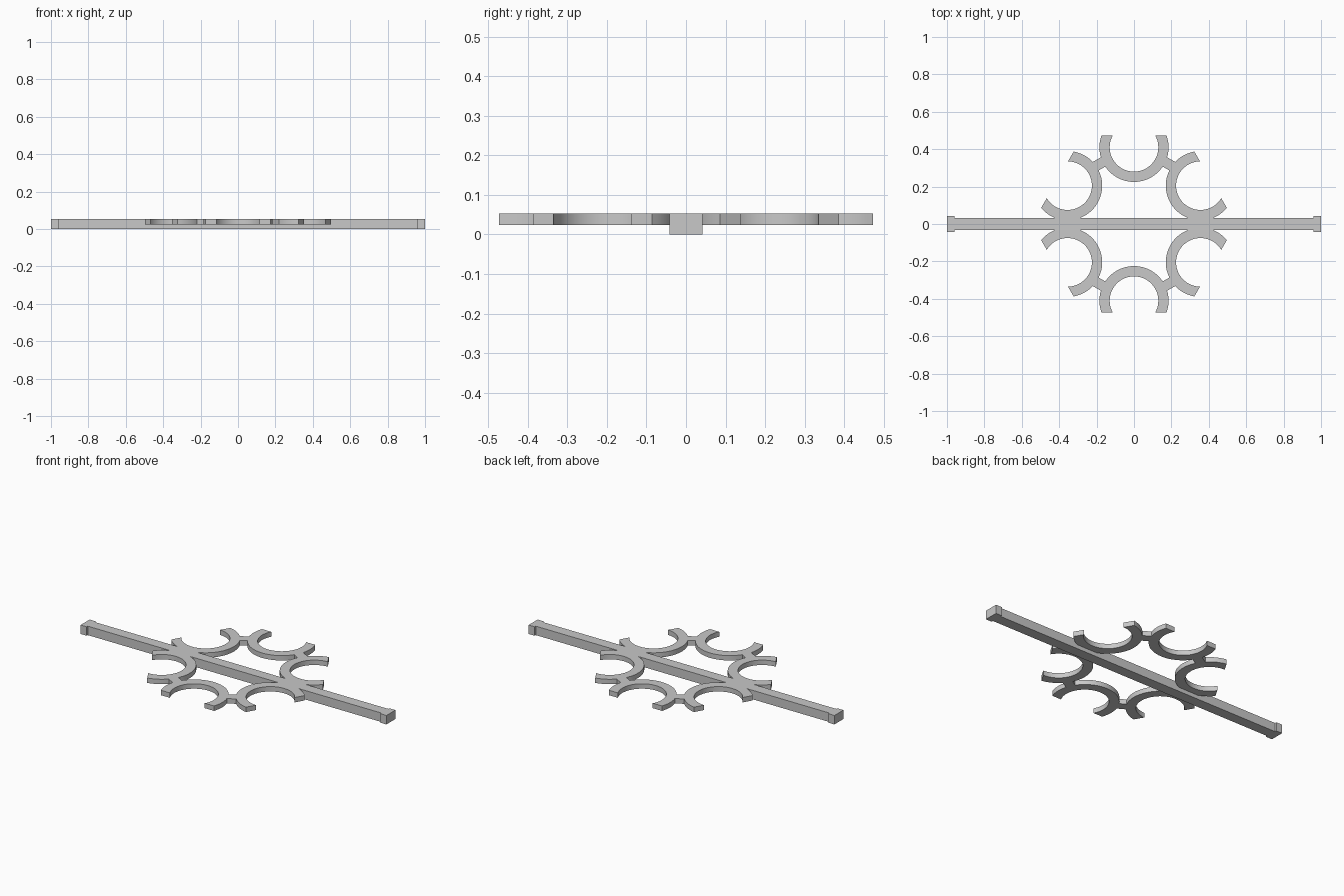
import bpy
import bmesh
from math import sin, cos, asin, pi, radians
from mathutils import Matrix

cube = bpy.data.objects.get("Cube")
if cube:
    bpy.data.objects.remove(cube, do_unlink=True)

TOP, RING_BASE = 0.053, 0.024
PITCH, OUTER, INNER = 0.41, 0.185, 0.13
CUT = 0.063          # flat cut beyond each ring centre
STEPS = 40

grey = bpy.data.materials.new("plain grey")
grey.use_nodes = True
colour = (0.58, 0.58, 0.58, 1)
grey.diffuse_color = colour
grey.node_tree.nodes["Principled BSDF"].inputs["Base Color"].default_value = colour


def add_object(name, bm, smooth=False):
    bmesh.ops.recalc_face_normals(bm, faces=bm.faces)
    mesh = bpy.data.meshes.new(name)
    bm.to_mesh(mesh)
    bm.free()
    mesh.materials.append(grey)
    obj = bpy.data.objects.new(name, mesh)
    bpy.context.collection.objects.link(obj)
    if smooth:
        bpy.ops.object.select_all(action="DESELECT")
        obj.select_set(True)
        bpy.context.view_layer.objects.active = obj
        bpy.ops.object.shade_smooth_by_angle(angle=radians(30))
    return obj


def add_box(name, size, centre, turn=0):
    bm = bmesh.new()
    place = (Matrix.Rotation(turn, 4, "Z") @ Matrix.Translation(centre)
             @ Matrix.Diagonal((*size, 1)))
    bmesh.ops.create_cube(bm, size=1, matrix=place)
    return add_object(name, bm)


def arc(radius, z):
    """Arc open towards +x, ending on the flat cut."""
    start = pi / 2 - asin(CUT / radius)
    return [(PITCH + radius * cos(a), radius * sin(a), z)
            for a in (start + (2 * pi - 2 * start) * i / STEPS
                      for i in range(STEPS + 1))]


def add_open_ring(name, turn):
    bm = bmesh.new()
    # Rectangular section swept along the arc
    rails = [[bm.verts.new(p) for p in arc(r, z)]
             for r, z in ((INNER, RING_BASE), (OUTER, RING_BASE),
                          (OUTER, TOP), (INNER, TOP))]
    for k in range(4):
        a, b = rails[k], rails[(k + 1) % 4]
        for i in range(STEPS):
            bm.faces.new((a[i], a[i + 1], b[i + 1], b[i]))
    for end in (0, STEPS):
        bm.faces.new([rail[end] for rail in rails])
    bm.transform(Matrix.Rotation(turn, 4, "Z"))
    return add_object(name, bm, smooth=True)


# Long bar with a wider block at each end
add_box("long_bar", (1.96, 0.064, TOP), (0, 0, TOP / 2))
for side, sign in (("left", 1), ("right", -1)):
    add_box(side + "_end_block", (0.04, 0.084, TOP), (sign * 0.98, 0, TOP / 2))

# Circle of six open rings joined by short links
height = TOP - RING_BASE
for n in range(6):
    add_open_ring(f"open_ring_{n + 1}", radians(30 + 60 * n))
    add_box(f"ring_link_{n + 1}", (0.055, 0.09, height),
            (0.37, 0, RING_BASE + height / 2), radians(60 * n))
